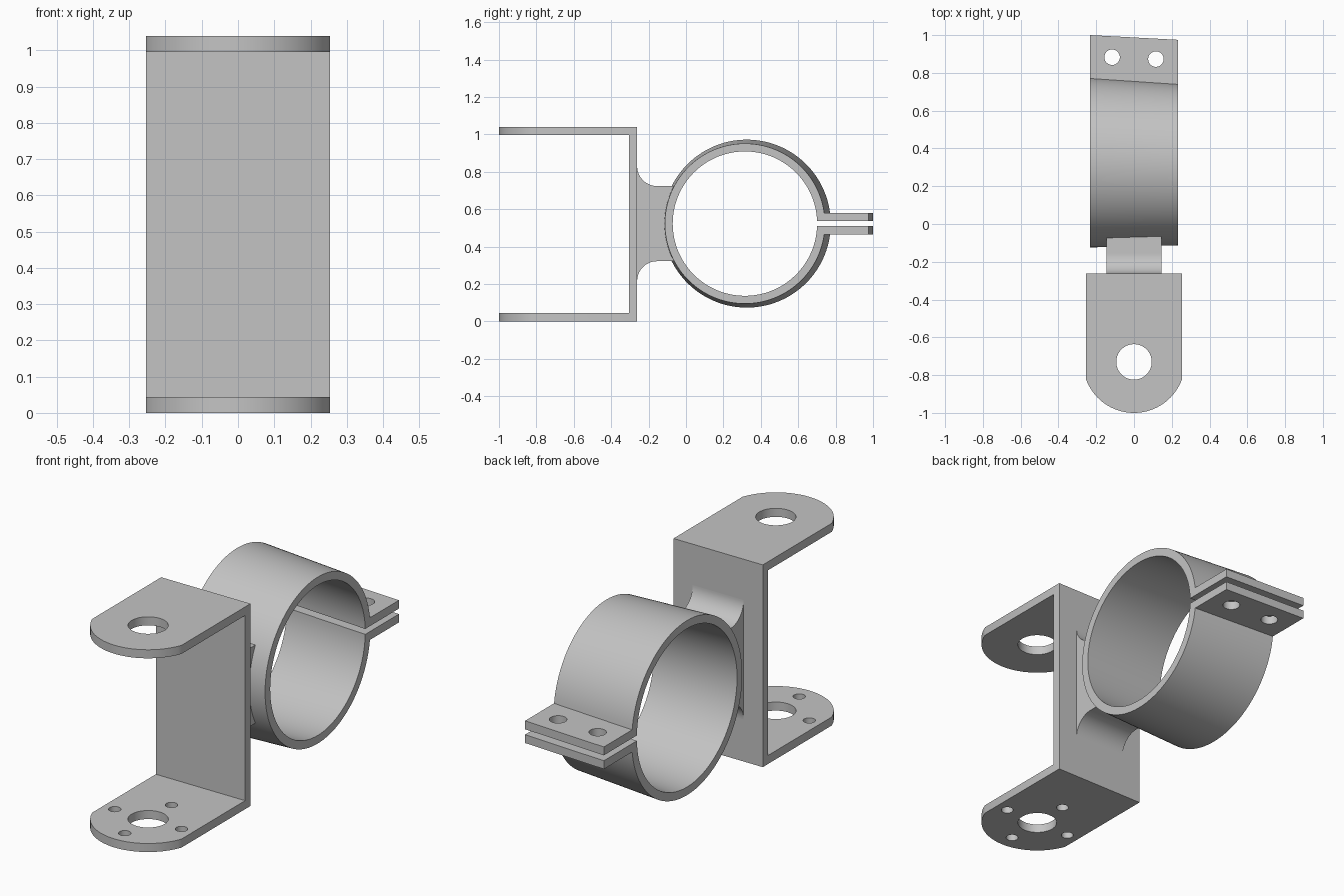
import bpy, bmesh
from math import sin, cos, asin, pi, radians, sqrt

if "Cube" in bpy.data.objects:
    bpy.data.objects.remove(bpy.data.objects["Cube"])

GREY = (0.55, 0.55, 0.55, 1)
metal = bpy.data.materials.new("grey_metal")
metal.use_nodes = True
metal.diffuse_color = GREY
metal.node_tree.nodes["Principled BSDF"].inputs["Base Color"].default_value = GREY

HEIGHT, SHEET, HALF = 1.04, 0.044, 0.254     # U bracket
MID = 0.523                                  # height of the clamp axis


def loft(name, loop_a, loop_b):
    """Solid between two matching closed outlines."""
    bm = bmesh.new()
    a = [bm.verts.new(p) for p in loop_a]
    b = [bm.verts.new(p) for p in loop_b]
    bm.faces.new(a)
    bm.faces.new(b[::-1])
    for i in range(len(a)):
        j = (i + 1) % len(a)
        bm.faces.new((a[i], b[i], b[j], a[j]))
    bmesh.ops.recalc_face_normals(bm, faces=bm.faces)
    mesh = bpy.data.meshes.new(name)
    bm.to_mesh(mesh)
    bm.free()
    mesh.materials.append(metal)
    obj = bpy.data.objects.new(name, mesh)
    bpy.context.collection.objects.link(obj)
    return obj


def side_prism(name, outline, half):
    """Extrude a (y, z) outline along x."""
    return loft(name, [(-half, y, z) for y, z in outline],
                [(half, y, z) for y, z in outline])


def plan_prism(name, outline, z0, z1):
    """Extrude an (x, y) outline along z."""
    return loft(name, [(x, y, z0) for x, y in outline],
                [(x, y, z1) for x, y in outline])


def arc(cx, cy, r, start, end, n):
    return [(cx + r * cos(start + (end - start) * i / n),
             cy + r * sin(start + (end - start) * i / n)) for i in range(n + 1)]


def activate(obj):
    bpy.ops.object.select_all(action="DESELECT")
    obj.select_set(True)
    bpy.context.view_layer.objects.active = obj


def cut(obj, cutter, operation="DIFFERENCE"):
    cutter.hide_render = True
    mod = obj.modifiers.new("cut", "BOOLEAN")
    mod.operation, mod.object, mod.solver = operation, cutter, "EXACT"
    activate(obj)
    bpy.ops.object.modifier_apply(modifier=mod.name)
    bpy.data.objects.remove(cutter)


def drill(obj, x, y, r, z0, z1):
    cut(obj, plan_prism("drill", arc(x, y, r, 0, 2 * pi, 40)[:-1], z0, z1))


# U bracket: bent sheet with rounded flange ends
BACK, HOLE_Y, END_R = -0.261, -0.73, 0.27
inner = BACK - SHEET
bracket = side_prism("bracket", [
    (-1.1, 0), (BACK, 0), (BACK, HEIGHT), (-1.1, HEIGHT),
    (-1.1, HEIGHT - SHEET), (inner, HEIGHT - SHEET), (inner, SHEET), (-1.1, SHEET)], 0.3)
spread = asin(HALF / END_R)
plan = arc(0, HOLE_Y, END_R, -pi / 2 - spread, -pi / 2 + spread, 40)
cut(bracket, plan_prism("plan", plan + [(HALF, 0), (-HALF, 0)], -1, 2), "INTERSECT")

# Pivot hole through both flanges, four screw holes in the lower one
drill(bracket, 0, HOLE_Y, 0.094, -1, 2)
for k in range(4):
    a = k * pi / 2
    drill(bracket, 0.19 * cos(a), HOLE_Y + 0.19 * sin(a), 0.029, -0.5, 0.5)

# Split clamp ring, slightly tapered across its width, with two tabs
def clamp_outline(x, centre, r_out, tab_end):
    r_in, gap, tab = r_out - 0.042, 0.014, 0.057
    a, b = asin(tab / r_out), asin(gap / r_in)
    pts = arc(centre, MID, r_out, a, 2 * pi - a, 120)
    pts += [(tab_end, MID - tab), (tab_end, MID - gap)]
    pts += arc(centre, MID, r_in, 2 * pi - b, b, 120)
    pts += [(tab_end, MID + gap), (tab_end, MID + tab)]
    return [(x, y, z) for y, z in pts]


clamp = loft("clamp_ring", clamp_outline(-0.233, 0.325, 0.449, 1.0),
             clamp_outline(0.233, 0.315, 0.428, 0.975))
for x, y in ((-0.116, 0.883), (0.116, 0.873)):
    drill(clamp, x, y, 0.041, 0.3, 0.7)

# Neck with filleted root, ending inside the ring wall
NECK, FILLET, SEAT = 0.201, 0.106, 0.415
reach = asin(NECK / SEAT)
outline = arc(BACK + FILLET, MID + NECK + FILLET, FILLET, pi, 1.5 * pi, 20)
outline += arc(0.32, MID, SEAT, pi - reach, pi + reach, 24)
outline += arc(BACK + FILLET, MID - NECK - FILLET, FILLET, pi / 2, pi, 20)
outline += [(BACK - 0.01, MID - NECK - FILLET), (BACK - 0.01, MID + NECK + FILLET)]
neck = side_prism("neck", outline, 0.145)

for obj in (bracket, clamp, neck):
    activate(obj)
    bpy.ops.object.shade_smooth_by_angle(angle=radians(30))
